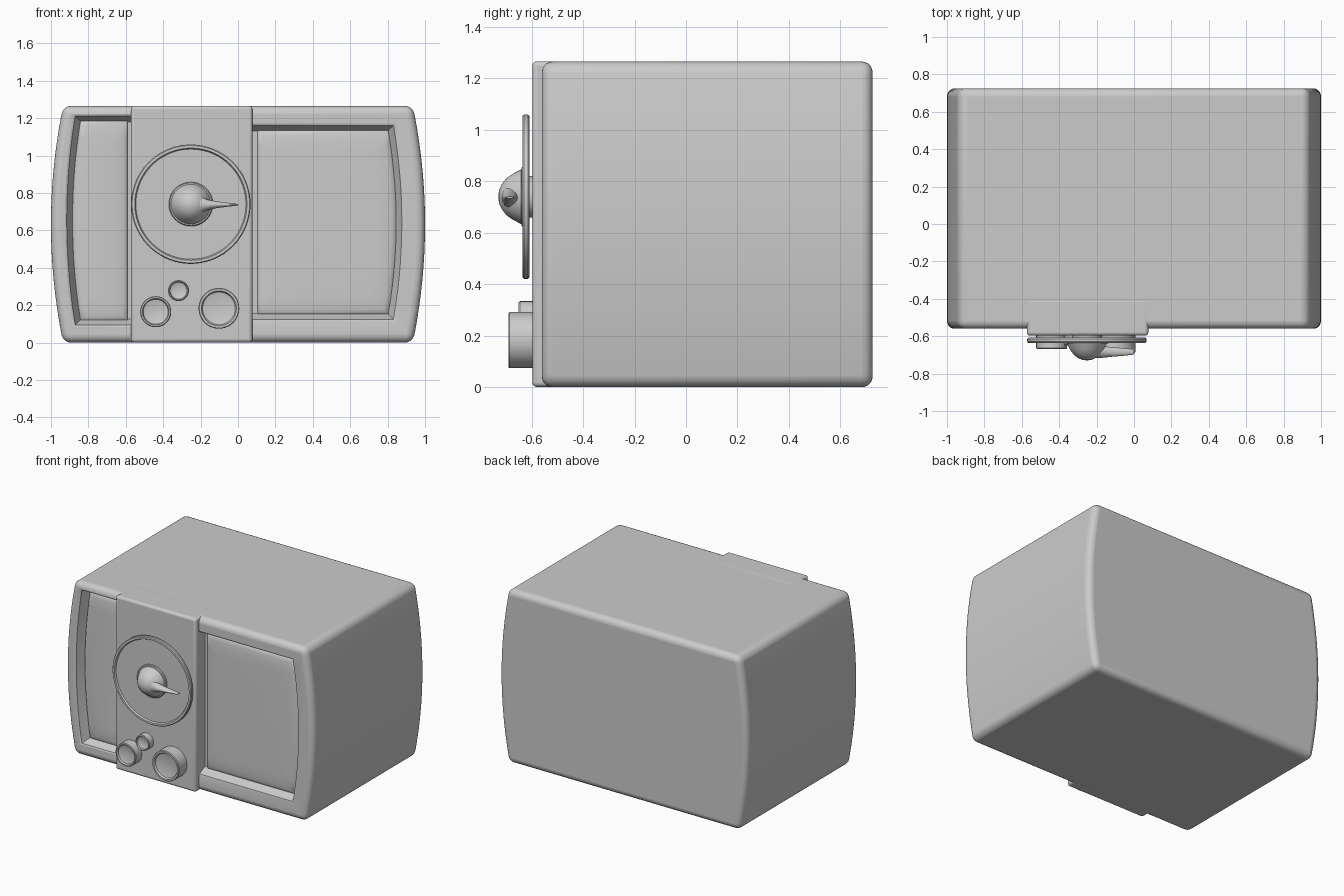
import bpy, bmesh, math

if "Cube" in bpy.data.objects:
    bpy.data.objects.remove(bpy.data.objects["Cube"])


def finish(name, bm, angle=35):
    bmesh.ops.recalc_face_normals(bm, faces=bm.faces)
    me = bpy.data.meshes.new(name)
    bm.to_mesh(me)
    bm.free()
    ob = bpy.data.objects.new(name, me)
    bpy.context.collection.objects.link(ob)
    smooth(ob, angle)
    return ob


def smooth(ob, angle=35):
    bpy.ops.object.select_all(action='DESELECT')
    ob.select_set(True)
    bpy.context.view_layer.objects.active = ob
    bpy.ops.object.shade_smooth_by_angle(angle=math.radians(angle))


def bake(ob):
    bpy.ops.object.select_all(action='DESELECT')
    ob.select_set(True)
    bpy.context.view_layer.objects.active = ob
    bpy.ops.object.convert(target='MESH')


def skin(bm, rings):
    loops = [[bm.verts.new(p) for p in ring] for ring in rings]
    for a, b in zip(loops, loops[1:]):
        for i in range(len(a)):
            j = (i + 1) % len(a)
            bm.faces.new((a[i], a[j], b[j], b[i]))
    bm.faces.new(loops[0])
    bm.faces.new(loops[-1][::-1])


def barrel(name, x0, x1, z0, z1, bow0, bow1, layers, n=14):
    """Outline with bowed sides, stacked along y as (inset, y) layers."""
    rings = []
    for d, y in layers:
        a, b = z0 + d, z1 - d
        ts = [i / n for i in range(n + 1)]
        arc = [4 * t * (1 - t) for t in ts]
        right = [(x1 - d + bow1 * k, y, a + (b - a) * t) for t, k in zip(ts, arc)]
        left = [(x0 + d - bow0 * k, y, a + (b - a) * t) for t, k in zip(ts, arc)]
        rings.append(right + left[::-1])
    bm = bmesh.new()
    skin(bm, rings)
    return finish(name, bm)


def add_bevel(ob, width, segments=5):
    m = ob.modifiers.new("bevel", 'BEVEL')
    m.width, m.segments = width, segments
    m.limit_method, m.angle_limit = 'ANGLE', math.radians(40)


def lathe(name, cx, cz, profile, n=64):
    """Turn (radius, y) points about an axis along y."""
    bm = bmesh.new()
    skin(bm, [[(cx + r * math.cos(2 * math.pi * i / n), y,
                cz + r * math.sin(2 * math.pi * i / n)) for i in range(n)]
              for r, y in profile])
    return finish(name, bm)


# cabinet with bowed sides
body = barrel("cabinet", -0.935, 0.935, 0, 1.265, 0.065, 0.065,
              [(0, -0.56), (0, 0.725)], n=24)
add_bevel(body, 0.042)

# recesses either side of the centre panel, with softened lips
lip = [(-0.02, -0.6), (-0.02, -0.562), (-0.006, -0.555), (0, -0.54), (0.025, -0.49)]
cutters = [barrel("left_recess_cutter", -0.865, -0.45, 0.1, 1.205, 0.045, 0, lip),
           barrel("right_recess_cutter", -0.05, 0.825, 0.13, 1.155, 0, 0.045, lip)]
for c in cutters:
    c.hide_render = True
    m = body.modifiers.new("cut", 'BOOLEAN')
    m.operation, m.solver, m.object = 'DIFFERENCE', 'EXACT', c
bake(body)
smooth(body)
for c in cutters:
    bpy.data.objects.remove(c)

# pillowed inserts in the recesses
pillow = [(0, -0.47), (0, -0.499), (0.006, -0.506), (0.025, -0.512), (0.06, -0.517), (0.1, -0.519)]
barrel("left_insert", -0.842, -0.59, 0.118, 1.187, 0.043, 0, pillow)
barrel("screen", 0.105, 0.803, 0.152, 1.133, 0, 0.043, pillow)

# raised centre panel
panel = barrel("centre_panel", -0.573, 0.077, 0.001, 1.266, 0, 0,
               [(0, -0.597), (0, -0.4)], n=1)
add_bevel(panel, 0.018, 4)
bake(panel)
smooth(panel)

# dial plate with raised rim, on a short stem
CX, CZ = -0.252, 0.74
lathe("dial", CX, CZ, [(0.08, -0.58), (0.08, -0.608), (0.312, -0.608), (0.319, -0.614),
                       (0.319, -0.629), (0.314, -0.635), (0.3, -0.635), (0.294, -0.624),
                       (0.01, -0.624)], n=96)
# domed hub
lathe("dial_hub", CX, CZ, [(0.118, -0.61), (0.118, -0.634), (0.113, -0.639), (0.106, -0.64),
                           (0.1, -0.652), (0.088, -0.675), (0.071, -0.698), (0.05, -0.715),
                           (0.026, -0.726), (0.004, -0.729)])

# tapered pointer: x, half height, y centre, y half depth
bm = bmesh.new()
stations = [(-0.24, 0.06, -0.68, 0.04), (-0.2, 0.045, -0.682, 0.034), (-0.165, 0.028, -0.684, 0.031),
            (-0.12, 0.019, -0.684, 0.026), (-0.06, 0.011, -0.684, 0.021), (0.0, 0.004, -0.684, 0.014)]
skin(bm, [[(x, yc + hy * math.cos(2 * math.pi * i / 16), CZ - 0.003 + hz * math.sin(2 * math.pi * i / 16))
           for i in range(16)] for x, hz, yc, hy in stations])
finish("dial_pointer", bm)

# knobs with dished faces
for name, x, z, r, y in [("left_knob", -0.44, 0.165, 0.083, -0.668),
                         ("small_knob", -0.318, 0.278, 0.056, -0.65),
                         ("right_knob", -0.102, 0.183, 0.109, -0.69)]:
    lathe(name, x, z, [(r, -0.58), (r, y + 0.005), (r - 0.004, y), (r * 0.86, y),
                       (r * 0.8, y + 0.012), (r * 0.55, y + 0.018), (0.005, y + 0.02)], n=48)
